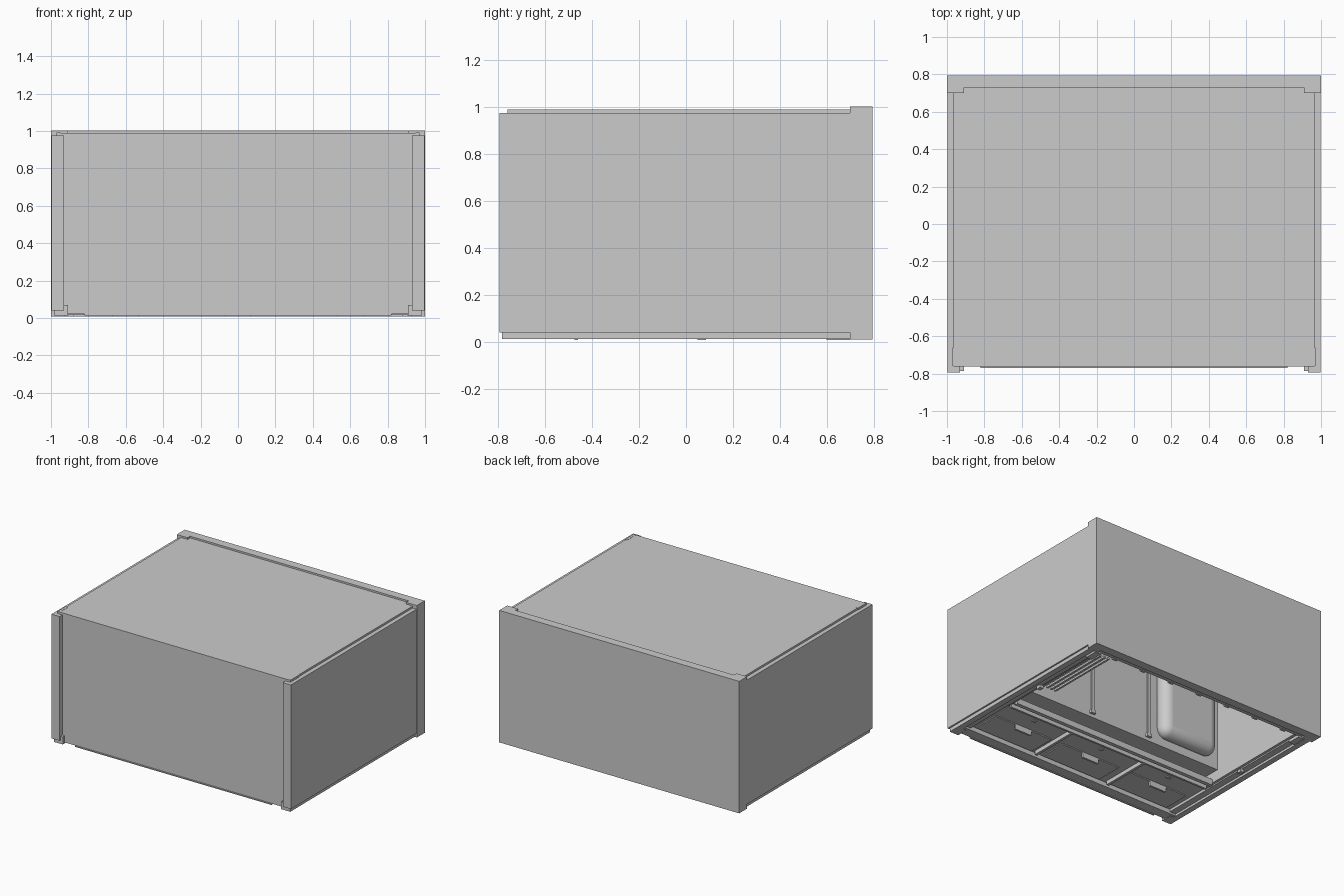
import bpy

grey = bpy.data.materials.new("light_grey")
grey.diffuse_color = (0.6, 0.6, 0.6, 1)


def box(name, x0, x1, y0, y1, z0, z1, bevel=0.0):
    """Axis-aligned box given by its limits."""
    bpy.ops.mesh.primitive_cube_add(size=1)
    o = bpy.context.object
    o.name = name
    for v in o.data.vertices:
        v.co = (x1 if v.co.x > 0 else x0,
                y1 if v.co.y > 0 else y0,
                z1 if v.co.z > 0 else z0)
    o.data.materials.append(grey)
    if bevel:
        m = o.modifiers.new("rounding", "BEVEL")
        m.width, m.segments = bevel, 6
        bpy.ops.object.shade_smooth_by_angle()
    return o


def pair(name, x0, x1, *rest):
    """Box on the right plus its mirror on the left."""
    box(name + "_right", x0, x1, *rest)
    box(name + "_left", -x1, -x0, *rest)


# outer shell
pair("side_panel", 0.965, 0.997, -0.795, 0.70, 0.04, 0.975)
box("top_panel", -0.965, 0.965, -0.762, 0.73, 0.965, 0.99)
box("front_panel", -0.95, 0.95, -0.762, -0.74, 0.02, 0.988)
box("back_door", -1.0, 1.0, 0.73, 0.795, 0.009, 1.003)
pair("back_door_corner", 0.91, 1.0, 0.70, 0.73, 0.009, 1.003)

# front corner posts, feet and lower trim
pair("front_post", 0.93, 0.97, -0.795, -0.74, 0.04, 0.975)
pair("front_foot", 0.91, 0.985, -0.785, -0.70, 0.013, 0.07)
pair("back_foot", 0.88, 0.93, 0.60, 0.70, 0.007, 0.03)
pair("middle_foot", 0.88, 0.91, 0.05, 0.085, 0.008, 0.03)
pair("top_corner_cap", 0.95, 0.97, -0.76, -0.66, 0.965, 0.991)
box("front_trim", -0.82, 0.82, -0.77, -0.76, 0.014, 0.022)

# underside frame
pair("bottom_rail", 0.94, 0.985, -0.785, 0.70, 0.013, 0.04)
pair("bottom_inner_rail", 0.89, 0.94, -0.74, 0.70, 0.03, 0.06)
box("front_bottom_rail", -0.94, 0.94, -0.74, -0.68, 0.016, 0.06)
box("back_bottom_rail", -0.94, 0.94, 0.69, 0.73, 0.02, 0.06)
box("cross_beam", -0.87, 0.87, -0.23, -0.20, 0.02, 0.065)
box("cross_beam_lip", -0.87, 0.87, -0.28, -0.265, 0.02, 0.05)
for i in range(7):
    x = -0.75 + i * 0.25
    box("back_rail_tab", x - 0.02, x + 0.02, 0.68, 0.70, 0.015, 0.03)

# inner liner
pair("liner_side", 0.87, 0.89, -0.30, 0.70, 0.04, 0.94)
box("liner_back", -0.87, 0.87, 0.69, 0.705, 0.04, 0.94)
box("liner_ceiling", -0.89, 0.89, -0.17, 0.70, 0.93, 0.945)
box("liner_front", -0.87, 0.87, -0.17, -0.15, 0.12, 0.93)
box("liner_ledge", -0.87, 0.87, -0.32, -0.15, 0.12, 0.135)
box("rounded_duct", -0.81, -0.33, -0.20, -0.06, 0.18, 0.88, 0.07)
for x in (0.25, -0.25):
    box("liner_rail", x - 0.01, x + 0.01, -0.15, -0.135, 0.16, 0.9)
    box("rail_end", x - 0.02, x + 0.02, -0.15, -0.13, 0.145, 0.17)

# slatted strip along one edge of the opening
for i in range(4):
    x = 0.74 + i * 0.035
    box("slat", x, x + 0.015, 0.05, 0.62, 0.05, 0.065)

# three shallow bays with dividers and handles
box("bay_plate", -0.89, 0.89, -0.70, -0.20, 0.05, 0.065)
pair("bay_divider", 0.31, 0.33, -0.66, -0.28, 0.02, 0.05)
for x in (-0.6, 0, 0.6):
    box("bay_cover", x - 0.25, x + 0.25, -0.67, -0.46, 0.042, 0.05)
    box("bay_handle", x - 0.07, x + 0.07, -0.475, -0.46, 0.008, 0.042)
    box("bay_button", x - 0.015, x + 0.015, -0.36, -0.335, 0.042, 0.05)
